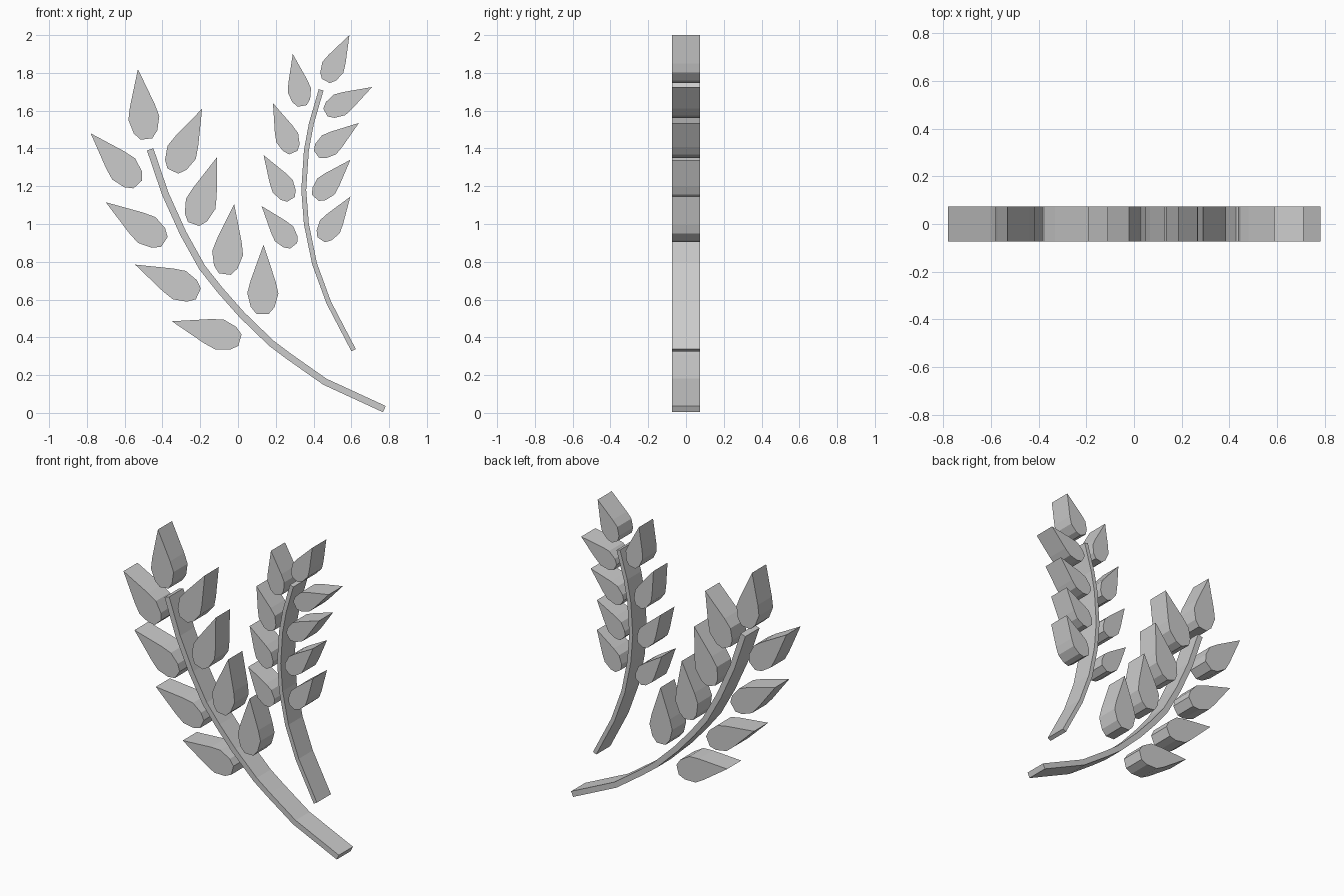
import bpy, bmesh
from mathutils import Vector

cube = bpy.data.objects.get("Cube")
if cube:
    bpy.data.objects.remove(cube)

DEPTH = 0.146

grey = bpy.data.materials.new("plain_grey")
grey.use_nodes = True
grey.diffuse_color = (0.6, 0.6, 0.6, 1)
grey.node_tree.nodes["Principled BSDF"].inputs["Base Color"].default_value = (0.6, 0.6, 0.6, 1)


def slab(name, outline):
    """Extrude a front (x, z) outline through the full depth."""
    bm = bmesh.new()
    face = bm.faces.new([bm.verts.new((p.x, -DEPTH / 2, p.y)) for p in outline])
    new = bmesh.ops.extrude_face_region(bm, geom=[face])["geom"]
    bmesh.ops.translate(bm, vec=(0, DEPTH, 0),
                        verts=[g for g in new if isinstance(g, bmesh.types.BMVert)])
    bmesh.ops.recalc_face_normals(bm, faces=bm.faces)
    mesh = bpy.data.meshes.new(name)
    bm.to_mesh(mesh)
    bm.free()
    mesh.materials.append(grey)
    bpy.context.collection.objects.link(bpy.data.objects.new(name, mesh))


# Teardrop half profile: (fraction from rounded end to tip, fraction of half width)
TEARDROP = [(0, 0.38), (0.1, 0.76), (0.3, 1), (0.48, 0.8)]


def leaf(name, tip, base, width):
    tip, base = Vector(tip), Vector(base)
    axis = tip - base
    side = Vector((-axis.y, axis.x)).normalized() * width / 2
    left = [base + axis * u + side * w for u, w in TEARDROP]
    right = [base + axis * u - side * w for u, w in TEARDROP]
    slab(name, left + [tip] + right[::-1])


def stem(name, path, width):
    pts = [Vector(p) for p in path]
    left, right = [], []
    for i, p in enumerate(pts):
        along = (pts[min(i + 1, len(pts) - 1)] - pts[max(i - 1, 0)]).normalized()
        side = Vector((-along.y, along.x)) * width / 2
        left.append(p + side)
        right.append(p - side)
    slab(name, left + right[::-1])


# Stems
stem("large_stem", [(-.465, 1.395), (-.385, 1.16), (-.29, .95), (-.19, .77), (-.095, .65),
                    (.02, .52), (.175, .37), (.275, .295), (.46, .165), (.775, .02)], .036)
stem("small_stem", [(.44, 1.71), (.388, 1.53), (.362, 1.39), (.348, 1.18), (.362, 1.0),
                    (.405, .79), (.48, .585), (.612, .332)], .026)

# Leaves: tip, rounded end
large_leaves = [
    ((-.53, 1.82), (-.485, 1.45)), ((-.19, 1.61), (-.345, 1.28)),
    ((-.78, 1.48), (-.53, 1.21)), ((-.11, 1.355), (-.235, 1.0)),
    ((-.70, 1.115), (-.39, .905)), ((-.02, 1.105), (-.07, .735)),
    ((-.545, .785), (-.21, .63)), ((.135, .89), (.13, .523)),
    ((-.35, .485), (.01, .385)),
]
small_leaves = [
    ((.59, 2.0), (.465, 1.757)), ((.29, 1.90), (.34, 1.625)),
    ((.71, 1.725), (.463, 1.59)), ((.185, 1.64), (.293, 1.378)),
    ((.64, 1.535), (.415, 1.37)), ((.135, 1.365), (.28, 1.13)),
    ((.595, 1.34), (.41, 1.138)), ((.125, 1.095), (.295, .885)),
    ((.595, 1.145), (.44, .917)),
]
for i, (tip, base) in enumerate(large_leaves):
    leaf(f"large_leaf_{i + 1}", tip, base, .165)
for i, (tip, base) in enumerate(small_leaves):
    leaf(f"small_leaf_{i + 1}", tip, base, .125)
